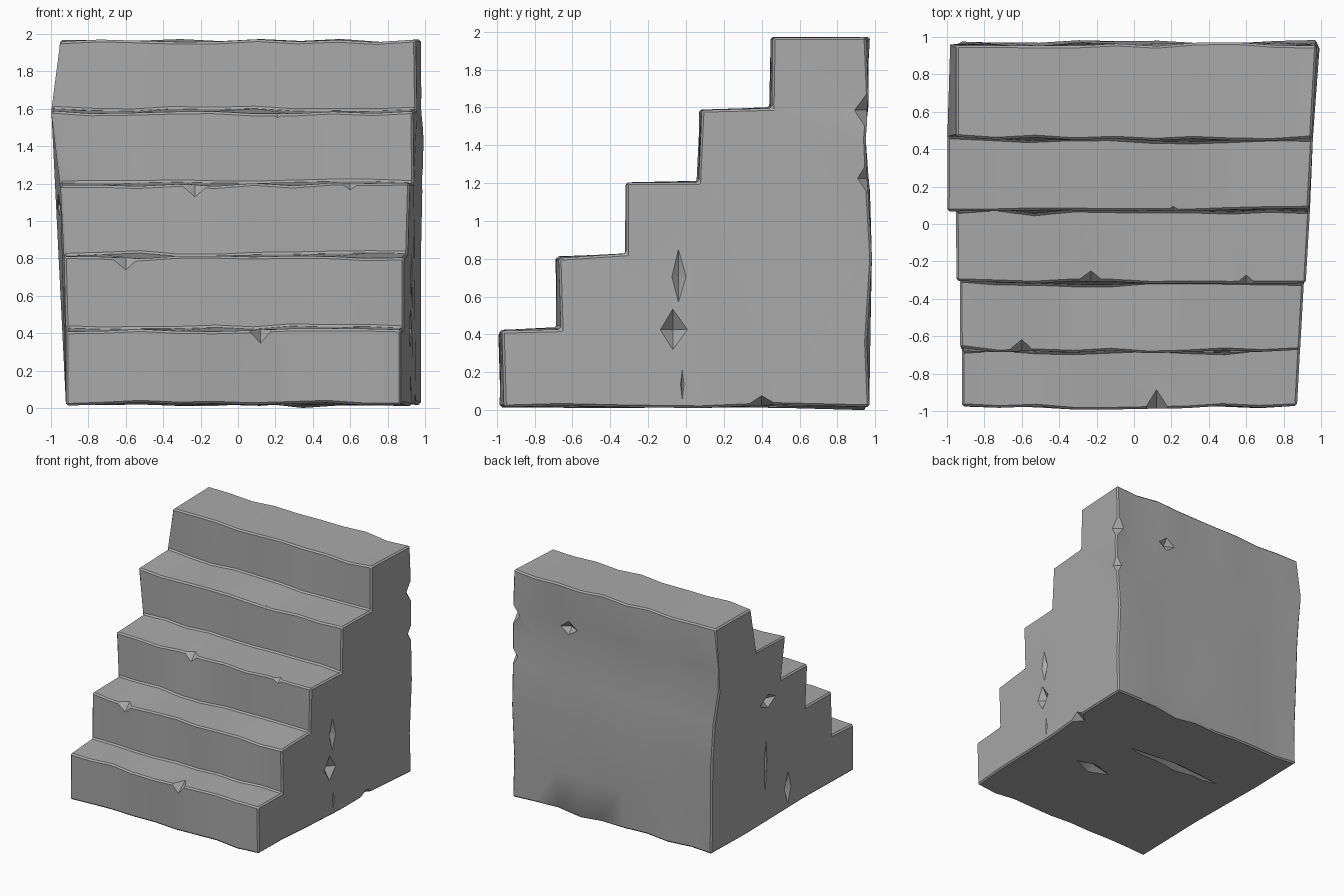
import bpy, bmesh, random
from mathutils import Vector

random.seed(4)
if "Cube" in bpy.data.objects:
    bpy.data.objects.remove(bpy.data.objects["Cube"], do_unlink=True)

stone = bpy.data.materials.new("grey_stone")
stone.use_nodes = True
stone.diffuse_color = (0.4, 0.4, 0.4, 1)
stone.node_tree.nodes["Principled BSDF"].inputs["Base Color"].default_value = (0.4, 0.4, 0.4, 1)

RISERS = [-0.97, -0.67, -0.305, 0.075, 0.46]    # front of each step
TREADS = [0.41, 0.80, 1.19, 1.575, 1.96]        # top of each step
LEFT = [-0.92, -0.93, -0.95, -1.0, -0.95]       # left end of each step
BACK = [(0.955, 1.62), (0.94, 1.42), (0.965, 1.15), (0.975, 0.8), (0.965, 0.35)]
SPANS = 9


def left_end(z):
    """Blend the left end between the step heights."""
    if z <= TREADS[0]:
        return LEFT[0]
    for i in range(4):
        if z <= TREADS[i + 1]:
            t = (z - TREADS[i]) / (TREADS[i + 1] - TREADS[i])
            return LEFT[i] + t * (LEFT[i + 1] - LEFT[i])
    return LEFT[-1]


def right_end(y, z):
    return 0.925 + 0.055 * y + max(0, 0.02 - 0.06 * abs(z - 1.35))


# Side profile: stepped front, back wall, then underside points below each riser
profile = []
for i, (y, z) in enumerate(zip(RISERS, TREADS)):
    foot = TREADS[i - 1] + 0.015 if i else 0.015
    profile += [(y, foot), (y, z)]
profile += [(0.96, 1.96)] + BACK + [(0.96, 0.015)]
profile += [(y, 0.015) for y in reversed(RISERS[1:])]
n = len(profile)

# Staircase body: wobbling copies of the profile joined along its width
bm = bmesh.new()
rings = []
for s in range(SPANS + 1):
    t = s / SPANS
    bulge = 4 * t * (1 - t)
    ring = []
    for k, (y, z) in enumerate(profile):
        x = left_end(z) * (1 - t) + right_end(y, z) * t
        dy = random.uniform(-0.012, 0.012)
        dz = random.uniform(-0.01, 0.01)
        if k < 10:
            dy -= 0.012 * bulge
        ring.append(bm.verts.new((x, y + dy, z + dz)))
    rings.append(ring)
for a, b in zip(rings, rings[1:]):
    for k in range(n):
        j = (k + 1) % n
        bm.faces.new((a[k], a[j], b[j], b[k]))

# End walls: one upright panel under each step
under = [0] + [n - i for i in range(1, 5)]
for ring in (rings[0], rings[-1]):
    for i in range(4):
        loop = [under[i], 2 * i, 2 * i + 1, 2 * i + 2, under[i + 1]]
        bm.faces.new([ring[k] for k in dict.fromkeys(loop)])
    bm.faces.new([ring[k] for k in range(8, under[4] + 1)])
bmesh.ops.recalc_face_normals(bm, faces=bm.faces)

# Worn edges along the outline
edges = [e for e in bm.edges if e.calc_face_angle(0) > 0.8]
bmesh.ops.bevel(bm, geom=edges, offset=0.028, segments=1, affect='EDGES', clamp_overlap=True)
bmesh.ops.triangulate(bm, faces=[f for f in bm.faces if len(f.verts) > 4])
bmesh.ops.recalc_face_normals(bm, faces=bm.faces)
mesh = bpy.data.meshes.new("stone_staircase")
bm.to_mesh(mesh)
bm.free()
stairs = bpy.data.objects.new("stone_staircase", mesh)
bpy.context.collection.objects.link(stairs)
mesh.materials.append(stone)

# Chips and cracks: pointed cutters given as centre and half sizes
chips = [
    # step noses
    ((-0.60, -0.70, 0.81), (0.11, 0.09, 0.10)),
    ((0.12, -1.00, 0.42), (0.08, 0.12, 0.09)),
    ((-0.23, -0.33, 1.20), (0.12, 0.09, 0.10)),
    ((0.21, 0.06, 1.59), (0.10, 0.06, 0.05)),
    ((0.60, -0.33, 1.20), (0.07, 0.06, 0.05)),
    # right wall
    ((0.93, -0.07, 0.42), (0.07, 0.08, 0.12)),
    ((0.93, -0.04, 0.70), (0.04, 0.04, 0.15)),
    ((0.94, -0.02, 0.13), (0.03, 0.02, 0.17)),
    ((0.96, 0.40, 0.00), (0.12, 0.13, 0.08)),
    ((0.99, 0.97, 1.58), (0.09, 0.09, 0.12)),
    ((0.99, 0.97, 1.22), (0.07, 0.07, 0.10)),
    # left wall
    ((-0.96, 0.25, 1.08), (0.07, 0.13, 0.06)),
    ((-0.93, 0.25, 0.55), (0.03, 0.02, 0.30)),
    ((-0.93, -0.07, 0.20), (0.06, 0.05, 0.16)),
    # back and underside
    ((0.45, 0.97, 1.60), (0.11, 0.06, 0.08)),
    ((-0.20, 0.30, 0.00), (0.75, 0.07, 0.05)),
    ((0.33, -0.15, 0.00), (0.26, 0.08, 0.06)),
]
cut = bmesh.new()
for centre, size in chips:
    points = []
    for axis in range(3):
        for sign in (-1, 1):
            p = Vector(centre)
            p[axis] += sign * size[axis]
            points.append(cut.verts.new(p))
    bmesh.ops.convex_hull(cut, input=points)
bmesh.ops.recalc_face_normals(cut, faces=cut.faces)
cut_mesh = bpy.data.meshes.new("chip_cutter")
cut.to_mesh(cut_mesh)
cut.free()
cut_mesh.materials.append(stone)
cutter = bpy.data.objects.new("chip_cutter", cut_mesh)
bpy.context.collection.objects.link(cutter)
cutter.hide_render = True

boolean = stairs.modifiers.new("chips", 'BOOLEAN')
boolean.operation = 'DIFFERENCE'
boolean.solver = 'EXACT'
boolean.object = cutter
bpy.context.view_layer.objects.active = stairs
stairs.select_set(True)
bpy.ops.object.modifier_apply(modifier=boolean.name)
bpy.data.objects.remove(cutter, do_unlink=True)

# Rest on the ground and soften the gentle undulations
lowest = min(v.co.z for v in stairs.data.vertices)
for v in stairs.data.vertices:
    v.co.z -= lowest
bpy.ops.object.shade_smooth_by_angle(angle=0.5)
